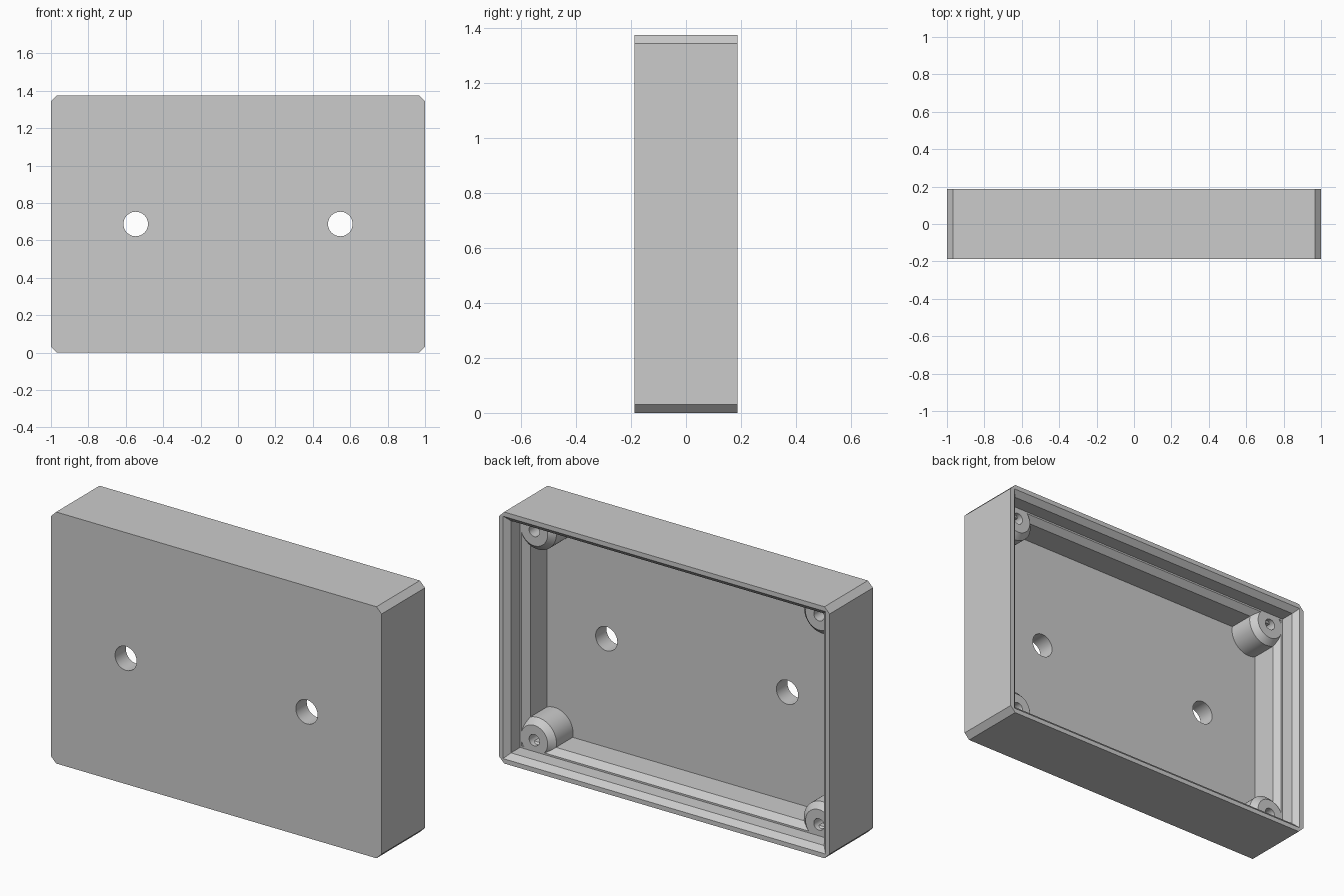
import bpy, bmesh, math
from mathutils import Matrix, Vector

if "Cube" in bpy.data.objects:
    bpy.data.objects.remove(bpy.data.objects["Cube"])

U = 1 / 32                      # one drawing unit
W, H, D = 64, 44, 12            # width, height, depth in drawing units
BACK = D / 2

grey = bpy.data.materials.new("light grey plastic")
grey.use_nodes = True
grey.diffuse_color = (0.6, 0.6, 0.6, 1)
grey.node_tree.nodes["Principled BSDF"].inputs["Base Color"].default_value = (0.6, 0.6, 0.6, 1)


def finish(bm, name):
    bmesh.ops.remove_doubles(bm, verts=bm.verts, dist=1e-4)
    bmesh.ops.recalc_face_normals(bm, faces=bm.faces)
    bmesh.ops.scale(bm, verts=bm.verts, vec=(U, U, U))
    mesh = bpy.data.meshes.new(name)
    bm.to_mesh(mesh)
    bm.free()
    mesh.materials.append(grey)
    obj = bpy.data.objects.new(name, mesh)
    bpy.context.collection.objects.link(obj)
    return obj


def smooth(obj):
    bpy.ops.object.select_all(action="DESELECT")
    obj.select_set(True)
    bpy.context.view_layer.objects.active = obj
    bpy.ops.object.shade_smooth_by_angle(angle=math.radians(30))


def ring(bm, inset, depth):
    """Rectangle inset from the outline; only the outermost one has cut corners."""
    a, b = W / 2 - inset, H / 2 - inset
    c = 0 if inset else 1
    pts = [(a, b - c), (a - c, b), (c - a, b), (-a, b - c),
           (-a, c - b), (c - a, -b), (a - c, -b), (a, c - b)]
    return [bm.verts.new((x, BACK - depth, z + H / 2)) for x, z in pts]


def bridge(bm, r1, r2):
    n = len(r1)
    for i in range(n):
        j = (i + 1) % n
        bm.faces.new((r1[i], r1[j], r2[j], r2[i]))


# Tray shell: front plate, outer wall, bevelled rim, lid seat and inner floor
section = [(0, D), (0, 0), (0.8, 0), (1.7, 0.9), (1.7, 3.4), (2, 3.4), (3, 4.4), (3, 9)]
bm = bmesh.new()
rings = [ring(bm, t, d) for t, d in section]
for r1, r2 in zip(rings, rings[1:]):
    bridge(bm, r1, r2)
bm.faces.new(rings[0])
bm.faces.new(rings[-1])
bmesh.ops.dissolve_degenerate(bm, edges=bm.edges, dist=1e-4)
shell = finish(bm, "tray_shell")

# Two mounting holes through the front plate
bm = bmesh.new()
for side in (-1, 1):
    place = Matrix.Translation((side * 17.5, -BACK, H / 2)) @ Matrix.Rotation(math.pi / 2, 4, "X")
    bmesh.ops.create_cone(bm, cap_ends=True, segments=48, radius1=2.1, radius2=2.1,
                          depth=9, matrix=place)
cutter = finish(bm, "hole_cutter")
cutter.hide_render = True
cut = shell.modifiers.new("mounting_holes", "BOOLEAN")
cut.operation, cut.solver, cut.object = "DIFFERENCE", "EXACT", cutter
bpy.context.view_layer.objects.active = shell
bpy.ops.object.modifier_apply(modifier=cut.name)
bpy.data.objects.remove(cutter)
smooth(shell)

# Bevelled screw posts with blind holes in the four corners
post_profile = [(0, 8.5), (1, 8.5), (1, 3.4), (2.6, 3.4), (3.6, 4.4), (3.6, 9.2)]
for sx, side in ((1, "left"), (-1, "right")):
    for sz, level in ((1, "upper"), (-1, "lower")):
        centre = Vector((sx * (W / 2 - 4.45), 0, H / 2 + sz * (H / 2 - 3.7)))
        bm = bmesh.new()
        verts = [bm.verts.new(centre + Vector((r, BACK - d, 0))) for r, d in post_profile]
        edges = [bm.edges.new(pair) for pair in zip(verts, verts[1:])]
        bmesh.ops.spin(bm, geom=verts + edges, cent=centre, axis=(0, 1, 0),
                       angle=math.tau, steps=48)
        smooth(finish(bm, f"{level}_{side}_screw_post"))
